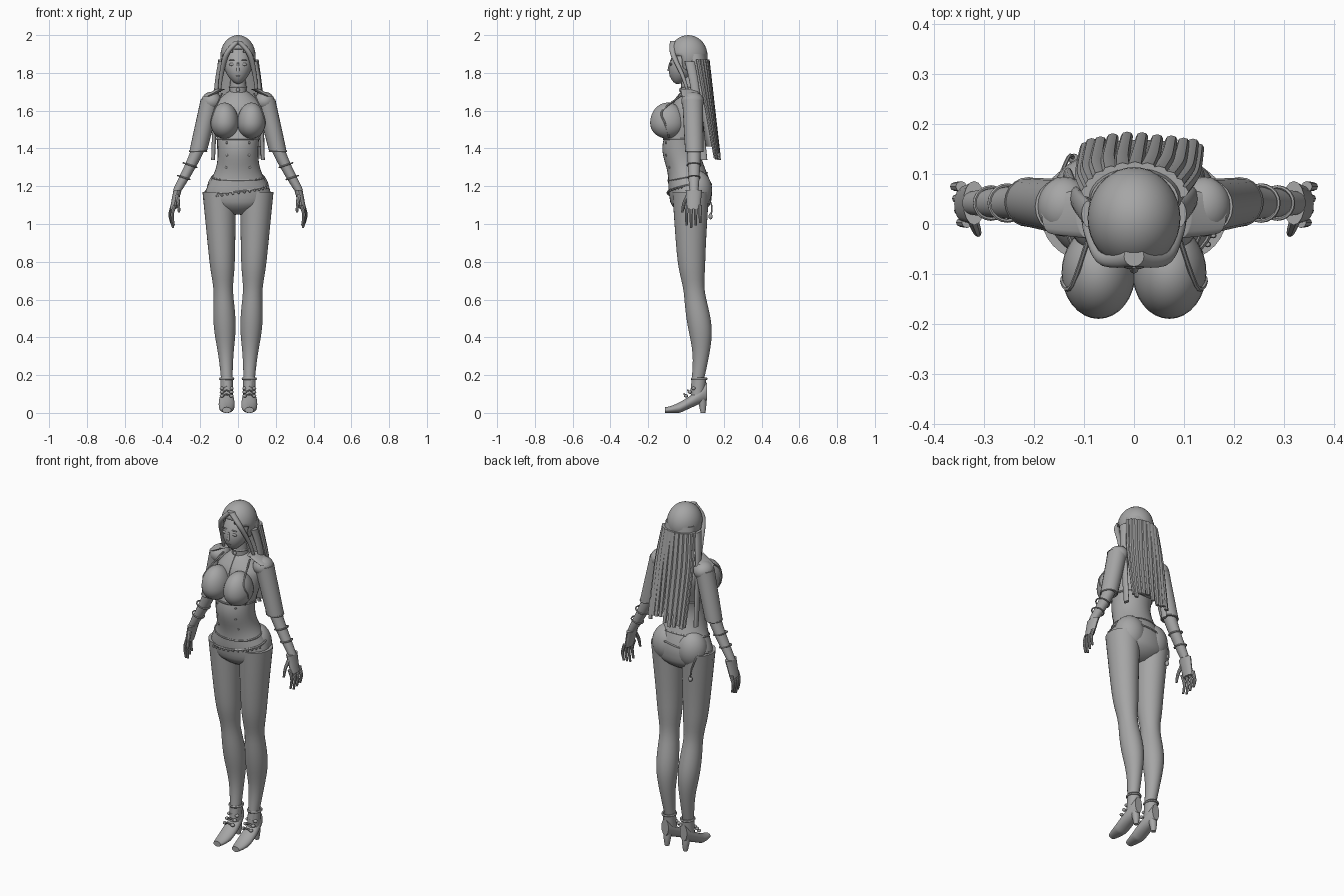
import bpy, bmesh, math, random
from math import sin, cos, pi, tau
from mathutils import Vector, Matrix

random.seed(4)
cube = bpy.data.objects.get("Cube")
if cube:
    bpy.data.objects.remove(cube)

grey = bpy.data.materials.new("plain_grey")
grey.use_nodes = True
tone = (.38, .38, .38, 1)
grey.diffuse_color = tone
grey.node_tree.nodes["Principled BSDF"].inputs["Base Color"].default_value = tone
parts = []


def finish(name, bm):
    bmesh.ops.recalc_face_normals(bm, faces=bm.faces)
    mesh = bpy.data.meshes.new(name)
    bm.to_mesh(mesh)
    bm.free()
    mesh.materials.append(grey)
    obj = bpy.data.objects.new(name, mesh)
    bpy.context.collection.objects.link(obj)
    parts.append(obj)
    return obj


def loft(name, rings, side=1, segments=24, lengthwise=False):
    """Skin ellipses given as (centre, half width, half depth)."""
    bm = bmesh.new()
    loops = []
    for centre, width, depth in rings:
        loop = []
        for k in range(segments):
            across, along = width * cos(tau * k / segments), depth * sin(tau * k / segments)
            offset = (across, 0, along) if lengthwise else (across, along, 0)
            x, y, z = Vector(centre) + Vector(offset)
            loop.append(bm.verts.new((x * side, y, z)))
        loops.append(loop)
    for lower, upper in zip(loops, loops[1:]):
        for k in range(segments):
            bm.faces.new((lower[k - 1], lower[k], upper[k], upper[k - 1]))
    bm.faces.new(loops[0])
    bm.faces.new(loops[-1])
    return finish(name, bm)


def steps(low, high, count=30):
    return [low + (high - low) * k / count for k in range(count + 1)]


def column(name, low, high, shape, side=1, lengthwise=False):
    return loft(name, [shape(level) for level in steps(low, high)], side, 32, lengthwise)


def curve_through(points, count=16):
    """Smooth path through a few points by repeated interpolation."""
    pts = [Vector(p) for p in points]
    spans = len(pts) - 1
    path = []
    for t in steps(0, spans, count):
        i = min(int(t), spans - 1)
        before, after = pts[max(i - 1, 0)], pts[min(i + 2, spans)]
        a, b, f = pts[i], pts[i + 1], t - i
        bow = (a - before - b + a) * (1 - f) + (b - after - a + b) * f
        path.append(a.lerp(b, f) + bow * f * (1 - f) / 2)
    return path


def strand(name, points, thick, thin, flat=1, side=1, segments=16):
    """Tapered limb, finger or lock of hair along a smooth path."""
    path = curve_through(points)
    radii = steps(thick, thin, len(path) - 1)
    return loft(name, [(p, r, r * flat) for p, r in zip(path, radii)], side, segments)


def ball(name, centre, size, segments=12, lift=1, keep=None):
    """Ellipsoid; lift stretches the upper half, keep filters faces."""
    bm = bmesh.new()
    bmesh.ops.create_uvsphere(bm, u_segments=segments, v_segments=segments // 2, radius=1)
    for v in bm.verts:
        v.co.z *= lift if v.co.z > 0 else 1
    bm.transform(Matrix.Translation(centre) @ Matrix.Diagonal((*size, 1)))
    if keep:
        gone = [f for f in bm.faces if not keep(f.calc_center_median())]
        bmesh.ops.delete(bm, geom=gone, context="FACES")
    return finish(name, bm)


def tube(name, points, radius, closed=False):
    data = bpy.data.curves.new(name, "CURVE")
    data.dimensions = "3D"
    data.bevel_depth = radius
    data.bevel_resolution = 1
    data.use_fill_caps = True
    line = data.splines.new("POLY")
    line.points.add(len(points) - 1)
    for target, point in zip(line.points, points):
        target.co = (*point, 1)
    line.use_cyclic_u = closed
    data.materials.append(grey)
    obj = bpy.data.objects.new(name, data)
    bpy.context.collection.objects.link(obj)
    bpy.ops.object.select_all(action="DESELECT")
    obj.select_set(True)
    bpy.context.view_layer.objects.active = obj
    bpy.ops.object.convert(target="MESH")
    parts.append(bpy.context.view_layer.objects.active)


def bump(value, centre, spread):
    return math.exp(-((value - centre) / spread) ** 2)


# Cross-section rules for the body
def torso_shape(z):
    taper = min(1, (1.72 - z) * 10, (z - 1.04) * 16) ** .5
    width = .105 + .07 * bump(z, 1.15, .11) + .03 * bump(z, 1.6, .12)
    depth = .1 + .015 * bump(z, 1.18, .08)
    return (0, .025 - .05 * bump(z, 1.4, .13), z), width * taper, depth * taper


def leg_shape(z):
    above = z - .2
    radius = .034 + .065 * above + .012 * bump(z, .45, .12) - .008 * bump(z, .66, .08)
    return (.06 + .04 * above, .025 + .055 * bump(z, .35, .28), z), radius * .92, radius


def head_shape(z):
    up = (z - 1.74) / .24
    width = .074 * sin(pi * up ** .9) ** .7
    return (0, .01 - .055 * (1 - up) ** 2, z), width, width * 1.1


def hair_shape(z):
    fall = (1.93 - z) / .53
    return (.015 * fall, .04 + .1 * fall, z), .085 + .03 * min(1, 2 * fall), .065 - .035 * fall


def shoe_shape(y):
    t = (y + .11) / .22
    top, sole = .03 + .13 * t ** 1.5, .1 * max(0, t - .35)
    width = .042 * sin(pi * (.12 + .76 * t)) ** .6
    return (.06, y, (top + sole) / 2), width, (top - sole) / 2


def on_body(angle, z, gap=0):
    """Point on the torso surface; angle zero is the front."""
    centre, width, depth = torso_shape(z)
    return Vector(centre) + Vector((sin(angle) * (width + gap), -cos(angle) * (depth + gap), 0))


def hoop(name, height, radius):
    tube(name, [on_body(u, height(u)) for u in steps(0, tau, 40)[:-1]], radius, True)


def bracelet(name, centre, width, depth, radius, tilt=0):
    turns = steps(0, tau, 20)[:-1]
    tube(name, [Vector(centre) + Vector((width * cos(u), depth * sin(u), tilt * cos(u)))
                for u in turns], radius, True)


# Torso, neck and head
column("torso", 1.05, 1.715, torso_shape)
strand("neck", [(0, .025, 1.66), (0, .01, 1.8)], .05, .036)
column("head", 1.742, 1.975, head_shape)
strand("nose", [(0, -.085, 1.855), (0, -.09, 1.81)], .004, .009)
ball("mouth", (0, -.082, 1.784), (.014, .006, .004))

# Clothing edges, belts and choker
hoop("underbust_band", lambda u: 1.45, .005)
hoop("waistband", lambda u: 1.25 - .02 * cos(u), .005)
hoop("hip_belt", lambda u: 1.19 + .02 * sin(u) - .02 * cos(u), .006)
for angle in steps(-1.5, 1.2, 16):
    ball("belt_bead", on_body(angle, 1.165 + .025 * angle, .006), (.007, .006, .007), 8)
bracelet("choker", (0, .02, 1.725), .042, .042, .006)
tube("chest_cord", [on_body(0, z, .003) for z in steps(1.7, 1.6, 8)], .003)
ball("choker_charm", (0, -.03, 1.71), (.01, .006, .012))

# Chain hanging behind the right hip
charm = (-.12, .13, 1.04)
tube("hip_chain", curve_through([(-.15, .09, 1.2), (-.13, .135, 1.1), charm]), .004)
ball("chain_charm", charm, (.011, .011, .016))

# Hair cap, back mass and loose strands
cap = ball("hair_cap", (0, .012, 1.89), (.093, .102, .11), 36,
           keep=lambda c: c.y > -.02 or c.z > 1.935 - .6 * abs(c.x))
thickness = cap.modifiers.new("thickness", "SOLIDIFY")
thickness.thickness = .008
column("hair_back", 1.41, 1.9, hair_shape)
for turn in steps(-1.35, 1.35, 10):
    ragged = 1.35 + random.uniform(-.015, .035)
    path = []
    for z in (1.87, 1.7, 1.55, ragged):
        centre, width, depth = hair_shape(z)
        path.append(Vector(centre) + Vector((width * sin(turn), depth * cos(turn), 0)))
    strand("hair_strand", path, .018, .012, .7, segments=8)

# Mirrored parts
for tag, side in (("left", 1), ("right", -1)):

    def place(x, y, z):
        return Vector((side * x, y, z))

    # Face and side hair
    ball(tag + "_eye", place(.031, -.079, 1.845), (.017, .006, .008))
    ball(tag + "_brow", place(.032, -.079, 1.868), (.018, .006, .002))
    ball(tag + "_ear", place(.074, .005, 1.84), (.008, .017, .027))
    strand(tag + "_fringe", [(0, -.065, 1.97), (.06, -.068, 1.9), (.088, -.02, 1.79), (.098, .01, 1.7)],
           .02, .007, 1, side)
    strand(tag + "_side_lock", [(.09, .02, 1.86), (.115, .05, 1.7), (.132, .095, 1.34)],
           .015, .01, 1.8, side)

    # Bust, seat, vest and corset studs
    ball(tag + "_bust", place(.071, -.097, 1.535), (.074, .093, .083), 32, 1.3)
    ball(tag + "_seat", place(.077, .055, 1.18), (.088, .083, .105), 28)
    tube(tag + "_vest_edge", curve_through([place(.085, -.01, 1.69), place(.125, -.125, 1.6),
                                            place(.143, -.11, 1.53), place(.11, -.09, 1.46)]), .005)
    strand(tag + "_collar_flap", [(.09, .02, 1.715), (.165, .02, 1.675)], .025, .02, 2, side)
    for z in steps(1.3, 1.43, 2):
        ball(tag + "_corset_stud", on_body(side * .58, z), (.007, .005, .007), 8)

    # Arm and sleeve
    shoulder, elbow, wrist = (.145, .035, 1.66), (.21, .042, 1.4), (.32, .042, 1.18)
    cuff = (.211, .044, 1.385)
    ball(tag + "_shoulder", place(.14, .035, 1.65), (.054, .06, .05), 24)
    strand(tag + "_arm", [shoulder, elbow, wrist], .05, .024, 1, side, 20)
    strand(tag + "_sleeve", [shoulder, cuff], .053, .046, 1.05, side, 20)
    bracelet(tag + "_sleeve_hem", place(*cuff), .045, .046, .004)
    for blend in (.4, .7):
        centre = Vector(elbow).lerp(Vector(wrist), blend)
        radius = .041 - .013 * blend
        bracelet(tag + "_arm_wrap", place(*centre), radius, radius, .004, side * radius / 3)

    # Hand with fingers and thumb
    strand(tag + "_palm", [wrist, (.343, .04, 1.08)], .022, .017, 2, side)
    for k in range(4):
        y, x = .075 - .024 * k, .352 - .004 * k
        tip = .98 + .012 * abs(k - 2)
        strand(tag + "_finger", [(x - .006, y, 1.1), (x + .008, y, 1.05), (x, y, tip)],
               .011, .006, 1, side, 8)
    strand(tag + "_thumb", [(.325, .015, 1.16), (.316, -.01, 1.11), (.312, -.02, 1.06)],
           .013, .006, 1, side, 8)

    # Leg, heeled shoe, ankle cuff and laces
    column(tag + "_leg", .1, 1.17, leg_shape, side)
    column(tag + "_shoe", -.11, .11, shoe_shape, side, True)
    strand(tag + "_shoe_top", [(.06, .06, .08), (.06, .07, .18)], .032, .034, 1.1, side)
    strand(tag + "_heel", [(.06, .08, .09), (.06, .088, .04), (.06, .09, 0)], .027, .012, 1, side)
    bracelet(tag + "_ankle_cuff", place(.06, .07, .18), .034, .038, .007)
    for y in steps(-.01, .03, 2):
        z = .11 + y
        ends = [place(.06 + edge, y + .01, z - .01) for edge in (-.025, .025)]
        for end in ends:
            ball(tag + "_lace_knot", end, (.012, .011, .009))
        tube(tag + "_lace", [ends[0], place(.06, y, z), ends[1]], .005)

# Smooth shading with crisp edges
bpy.ops.object.select_all(action="DESELECT")
for obj in parts:
    obj.select_set(True)
bpy.context.view_layer.objects.active = parts[0]
bpy.ops.object.shade_smooth_by_angle(angle=math.radians(40))
